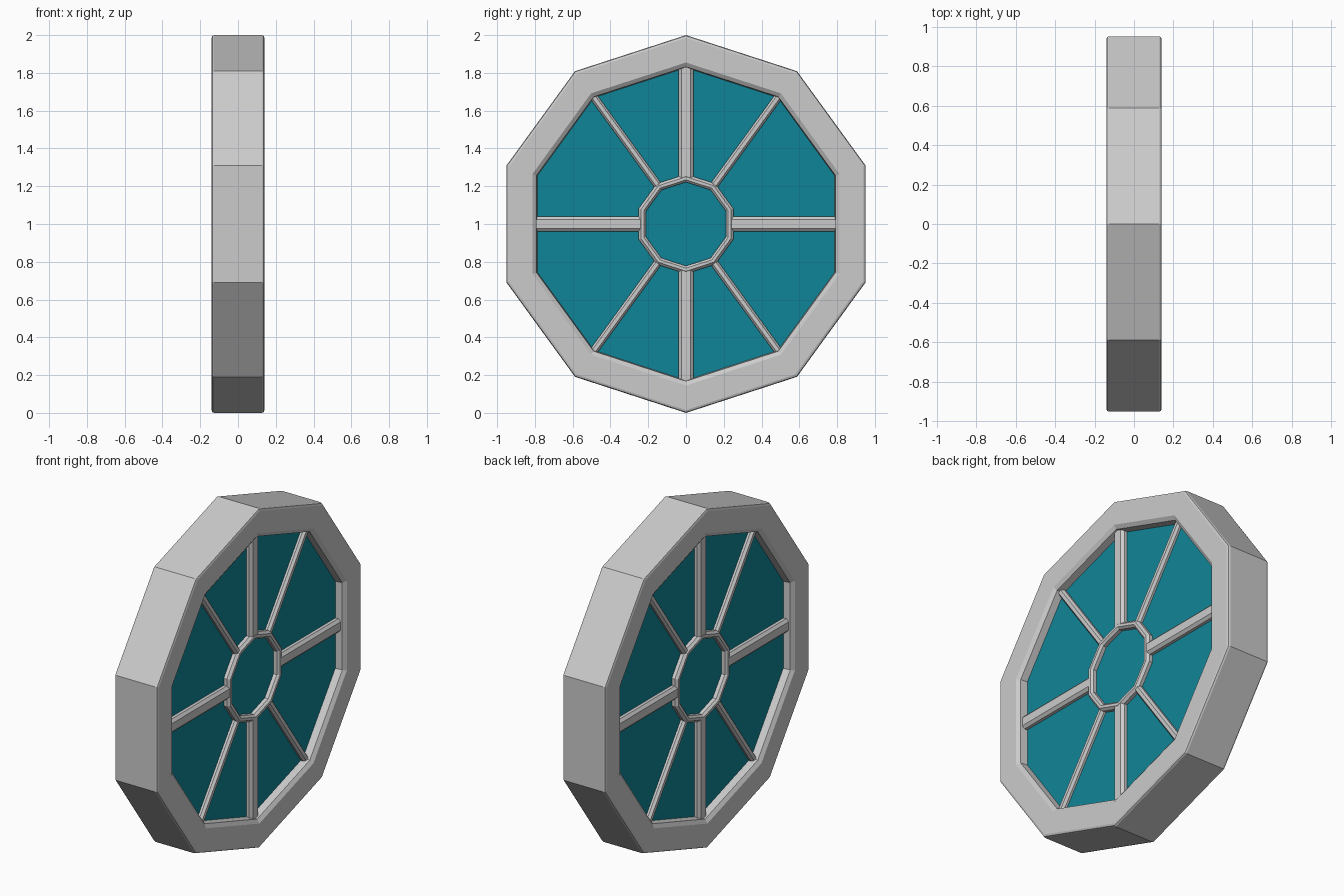
import bpy, bmesh
from math import sin, cos, pi, radians

if "Cube" in bpy.data.objects:
    bpy.data.objects.remove(bpy.data.objects["Cube"])

SIDES, CZ = 10, 1.0


def finish(name, bm, mat=None):
    bmesh.ops.recalc_face_normals(bm, faces=bm.faces)
    me = bpy.data.meshes.new(name)
    bm.to_mesh(me)
    bm.free()
    ob = bpy.data.objects.new(name, me)
    bpy.context.collection.objects.link(ob)
    if mat:
        me.materials.append(mat)
    return ob


def polygon(bm, r, x):
    # decagon in the YZ plane with a corner at the top
    return [bm.verts.new((x, r * cos(pi / 2 + 2 * pi * i / SIDES),
                          CZ + r * sin(pi / 2 + 2 * pi * i / SIDES))) for i in range(SIDES)]


def ring(name, profile):
    # sweep a closed (radius, x) profile around the decagon
    bm = bmesh.new()
    loops = [polygon(bm, r, x) for r, x in profile]
    for a, b in zip(loops, loops[1:] + loops[:1]):
        for i in range(SIDES):
            j = (i + 1) % SIDES
            bm.faces.new((a[i], a[j], b[j], b[i]))
    return finish(name, bm)


def mirrored(half):
    return half + [(r, -x) for r, x in reversed(half)]


def spoke(name, angle, r0, r1, base, top, height):
    # bar with chamfered long edges on both faces
    bm = bmesh.new()
    section = [(base, height - 0.014), (top, height), (-top, height), (-base, height - 0.014)]
    section += [(-w, -x) for w, x in section]
    c, s = cos(angle), sin(angle)
    ends = [[bm.verts.new((x, r * c - w * s, CZ + r * s + w * c)) for w, x in section]
            for r in (r0, r1)]
    n = len(section)
    for i in range(n):
        j = (i + 1) % n
        bm.faces.new((ends[0][i], ends[0][j], ends[1][j], ends[1][i]))
    for e in ends:
        bm.faces.new(e)
    return finish(name, bm)


# outer frame
ring("window_frame", mirrored([(0.826, 0.07), (0.832, 0.125), (0.855, 0.14),
                               (0.985, 0.14), (0.996, 0.136), (1.0, 0.126)]))

# hub ring
ring("hub_ring", mirrored([(0.222, 0.07), (0.222, 0.105), (0.234, 0.117),
                           (0.25, 0.117), (0.264, 0.103), (0.264, 0.07)]))

# glass pane
glass = bpy.data.materials.new("teal_glass")
glass.diffuse_color = (0.005, 0.235, 0.31, 1)
glass.use_nodes = True
glass.node_tree.nodes["Principled BSDF"].inputs["Base Color"].default_value = glass.diffuse_color
bm = bmesh.new()
front, back = polygon(bm, 0.835, 0.083), polygon(bm, 0.835, -0.083)
bm.faces.new(front)
bm.faces.new(back)
for i in range(SIDES):
    j = (i + 1) % SIDES
    bm.faces.new((front[i], front[j], back[j], back[i]))
finish("glass_pane", bm, glass)

# wide straight spokes and narrow diagonal spokes
for k, deg in enumerate((0, 90, 180, 270)):
    spoke(f"main_spoke_{k + 1}", radians(deg), 0.24, 0.835 if deg % 180 else 0.795,
          0.04, 0.024, 0.115)
for k, deg in enumerate((54, 126, 234, 306)):
    spoke(f"diagonal_spoke_{k + 1}", radians(deg), 0.24, 0.838, 0.021, 0.01, 0.11)
